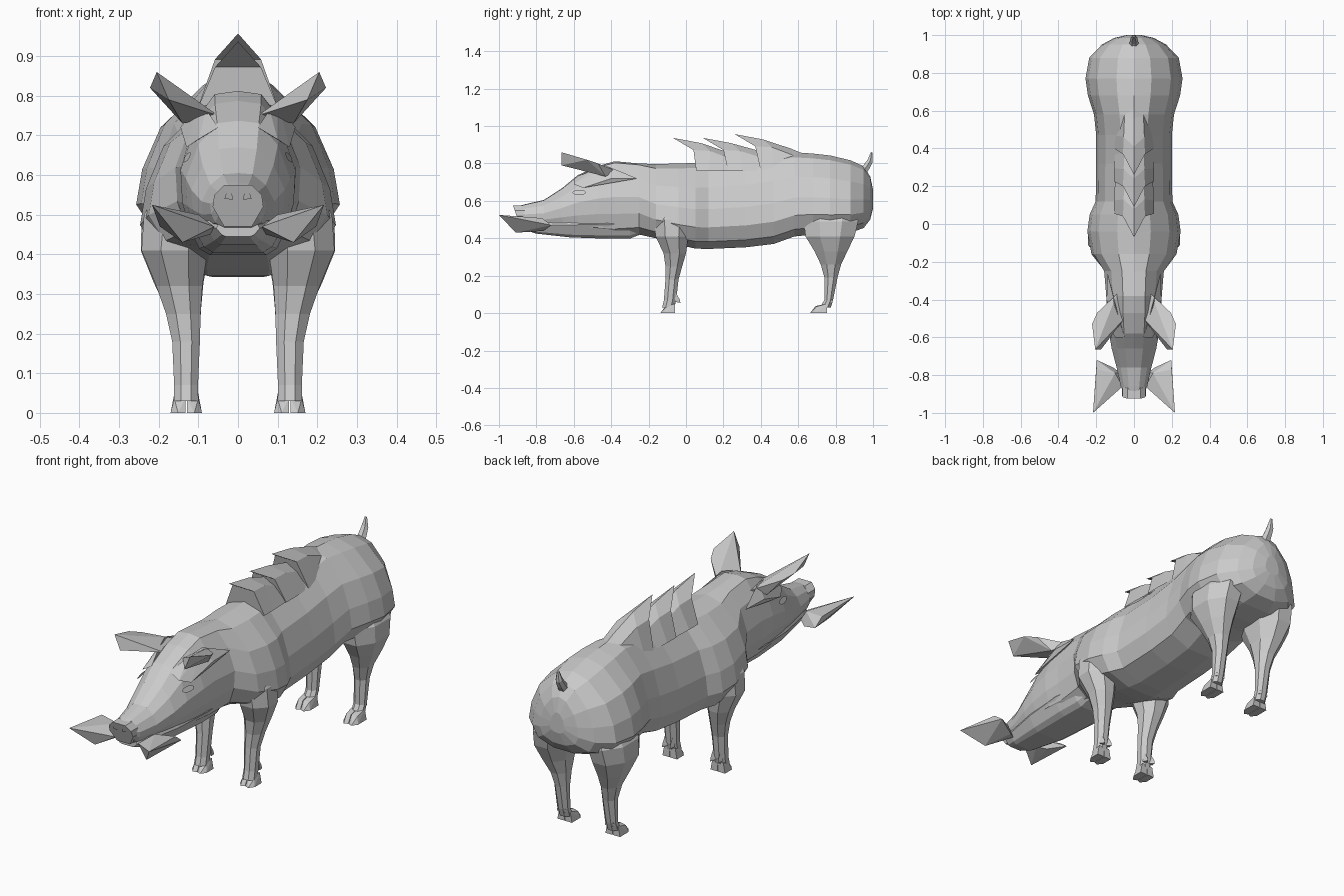
import bpy, bmesh, math

if "Cube" in bpy.data.objects:
    bpy.data.objects.remove(bpy.data.objects["Cube"])


def finish(name, bm, mirror=False, color=None):
    bmesh.ops.recalc_face_normals(bm, faces=bm.faces[:])
    me = bpy.data.meshes.new(name)
    bm.to_mesh(me)
    bm.free()
    ob = bpy.data.objects.new(name, me)
    bpy.context.collection.objects.link(ob)
    if mirror:
        m = ob.modifiers.new("mirror", 'MIRROR')
        m.use_mirror_merge = False
    if color:
        mat = bpy.data.materials.new(name)
        mat.diffuse_color = color
        mat.use_nodes = True
        mat.node_tree.nodes["Principled BSDF"].inputs["Base Color"].default_value = mat.diffuse_color
        me.materials.append(mat)
    return ob


def loft(name, rings, mirror=False):
    bm = bmesh.new()
    vs = [[bm.verts.new(p) for p in r] for r in rings]
    n = len(vs[0])
    for a, b in zip(vs, vs[1:]):
        for i in range(n):
            j = (i + 1) % n
            bm.faces.new((a[i], a[j], b[j], b[i]))
    bm.faces.new(vs[0])
    bm.faces.new(vs[-1])
    return finish(name, bm, mirror)


def hull(name, pts, mirror=True):
    bm = bmesh.new()
    for p in pts:
        bm.verts.new(p)
    bmesh.ops.convex_hull(bm, input=bm.verts[:])
    loose = [v for v in bm.verts if not v.link_faces]
    bmesh.ops.delete(bm, geom=loose, context='VERTS')
    return finish(name, bm, mirror)


def section(y, zb, zt, w, half):
    zc, h = (zb + zt) / 2, (zt - zb) / 2
    right = [(x * w, y, zc + z * h) for x, z in half]
    left = [(-x, y_, z) for x, y_, z in reversed(right) if x > 1e-6]
    return right + left


# body and head in one loft: y, bottom, top, half width
BODY_HALF = [(0, 1), (.36, .88), (.76, .42), (.94, -.08), (1, -.5), (.82, -.83), (.32, -1)]
HEAD_HALF = [(0, 1), (.40, .96), (.76, .6), (1, .05), (.97, -.4), (.82, -.8), (.5, -1)]
head = [(-.893, .50, .573, .055), (-.86, .468, .582, .07), (-.76, .455, .605, .092),
        (-.66, .445, .67, .118), (-.58, .43, .737, .132), (-.47, .42, .787, .145),
        (-.38, .41, .812, .147), (-.25, .42, .80, .158)]
body = [(-.16, .40, .797, .225), (-.04, .365, .80, .247), (.05, .345, .803, .235),
        (.12, .343, .805, .203), (.32, .352, .82, .20), (.47, .37, .845, .20),
        (.58, .41, .86, .212), (.68, .42, .853, .244), (.77, .42, .843, .257),
        (.88, .43, .817, .237), (.95, .455, .785, .17), (.985, .50, .73, .105),
        (1.0, .56, .66, .04)]
loft("body", [section(*r, HEAD_HALF) for r in head] + [section(*r, BODY_HALF) for r in body])

# lower jaw
JAW_HALF = [(0, 1), (.9, 1), (1, .4), (.75, -.7), (.55, -1)]
loft("lower_jaw", [section(*r, JAW_HALF) for r in
     [(-.86, .445, .475, .055), (-.80, .425, .49, .08), (-.62, .405, .50, .115),
      (-.42, .398, .51, .13), (-.30, .398, .51, .125), (-.22, .43, .51, .11)]])

# snout disc with nostrils
disc = [(.035, .575), (.060, .55), (.064, .52), (.035, .47)]
disc += [(-x, z) for x, z in reversed(disc)]
lean = lambda z: (.575 - z) * .35
loft("snout_disc", [[(x, -.925 + lean(z), z) for x, z in disc],
                    [(x, -.87 + lean(z), z) for x, z in disc]])
bm = bmesh.new()
bm.faces.new([bm.verts.new((x, -.929 + lean(z), z)) for x, z in
              [(.012, .538), (.016, .554), (.03, .554), (.034, .54)]])
finish("nostrils", bm, True, (.9, .9, .9, 1))

# eyes: almond flats lying just above the cheek
bm = bmesh.new()
eye = []
for i in range(8):
    a = i * math.tau / 8
    y, z = -.57 + .038 * math.cos(a), .645 + .013 * math.sin(a)
    eye.append(bm.verts.new((.128 + (y + .57) * .17 - (z - .645) * .5, y, z)))
bm.faces.new(eye)
finish("eyes", bm, True, (.9, .9, .9, 1))

# brow ridges, ears and tusks
hull("brows", [(.05, -.60, .72), (.10, -.60, .69), (.13, -.55, .67), (.10, -.42, .785),
               (.145, -.40, .72), (.14, -.26, .72), (.08, -.50, .765)])
hull("ears", [(.05, -.50, .75), (.09, -.37, .76), (.14, -.43, .73), (.205, -.665, .86),
              (.175, -.665, .79), (.222, -.53, .82), (.195, -.47, .80), (.10, -.52, .775)])
hull("tusks", [(.217, -1.0, .525), (.20, -.77, .508), (.197, -.72, .47), (.11, -.76, .44),
               (.14, -.91, .43), (.06, -.86, .47), (.07, -.79, .45), (.10, -.79, .50)])

# mane: three overlapping forward-swept wedges
# each: tip y, tip z, root y, back y, back z
for k, (ty, tz, ry, by, bz) in enumerate([(-.07, .937, .055, .30, .83),
                                          (.09, .937, .225, .46, .84),
                                          (.26, .957, .40, .62, .855)]):
    def crest(yr, zr, ys, zs, yb, zb, s, b):
        return [(-b, yb, zb), (-s, ys, zs), (0, yr, zr), (s, ys, zs), (b, yb, zb)]
    rings = [crest(ty, tz, ty + .11, tz - .065, ry, .76, .058, .105),
             crest(ty + .15, tz - .028, ty + .20, tz - .07, ry + .07, .76, .055, .105),
             crest(by - .06, bz + .025, by - .05, bz - .01, by - .06, .76, .05, .10),
             crest(by, bz, by, bz - .02, by, .76, .03, .09)]
    bm = bmesh.new()
    vs = [[bm.verts.new(p) for p in r] for r in rings]
    for a, b in zip(vs, vs[1:]):
        for i in range(4):
            bm.faces.new((a[i], a[i + 1], b[i + 1], b[i]))
    f = vs[0]
    bm.faces.new((f[1], f[2], f[3]))
    bm.faces.new((f[0], f[1], f[3], f[4]))
    bm.faces.new(vs[-1])
    finish(f"mane_{k + 1}", bm)

# tail: tapered, curled upward
loft("tail", [[(r * math.cos(a), y + r * math.sin(a) * .8, z + r * math.sin(a) * -.5)
               for a in [i * math.tau / 6 for i in range(6)]]
              for y, z, r in [(.93, .74, .03), (.967, .785, .022), (.985, .815, .018), (.993, .86, .006)]])


# legs: z, y centre, y half, x centre, x half
def leg(name, rows):
    rings = []
    for z, y, ry, x, rx in rows:
        rings.append([(x + rx * 1.05 * math.cos(a), y + ry * 1.05 * math.sin(a), z)
                      for a in [(i + .5) * math.tau / 8 for i in range(8)]])
    loft(name, rings, True)


leg("front_legs", [(.58, -.07, .08, .13, .06), (.50, -.075, .10, .15, .09),
                   (.41, -.075, .09, .16, .086), (.32, -.06, .062, .148, .06),
                   (.25, -.065, .046, .138, .045), (.18, -.075, .036, .131, .036),
                   (.07, -.085, .034, .131, .031), (.03, -.095, .034, .131, .032)])
leg("hind_legs", [(.58, .78, .12, .12, .075), (.49, .775, .15, .148, .098),
                  (.41, .77, .135, .158, .09), (.33, .775, .09, .15, .065),
                  (.26, .775, .056, .137, .045), (.19, .775, .036, .13, .034),
                  (.07, .763, .024, .13, .03), (.03, .745, .03, .13, .03)])

# cloven hooves and dewclaws
for name, front, back in [("front", -.138, -.06), ("hind", .663, .755)]:
    for side, xo, xi in [("outer", .17, .132), ("inner", .091, .129)]:
        xm = xi + (xo - xi) * .5
        xt = xi + (xo - xi) * .75
        hull(f"{name}_hooves_{side}", [(xo, front + .025, 0), (xi, front + .008, 0), (xm, front, 0),
             (xo, back, 0), (xi, back, 0), (xt, front + .035, .035), (xi, front + .03, .038),
             (xt, back, .05), (xi, back, .05)])
        hull(f"{name}_dewclaws_{side}", [(xm, back + .005, .11), (xt, back, .06),
             (xi, back, .06), (xm, back + .03, .055), (xm, back + .028, .07)])
